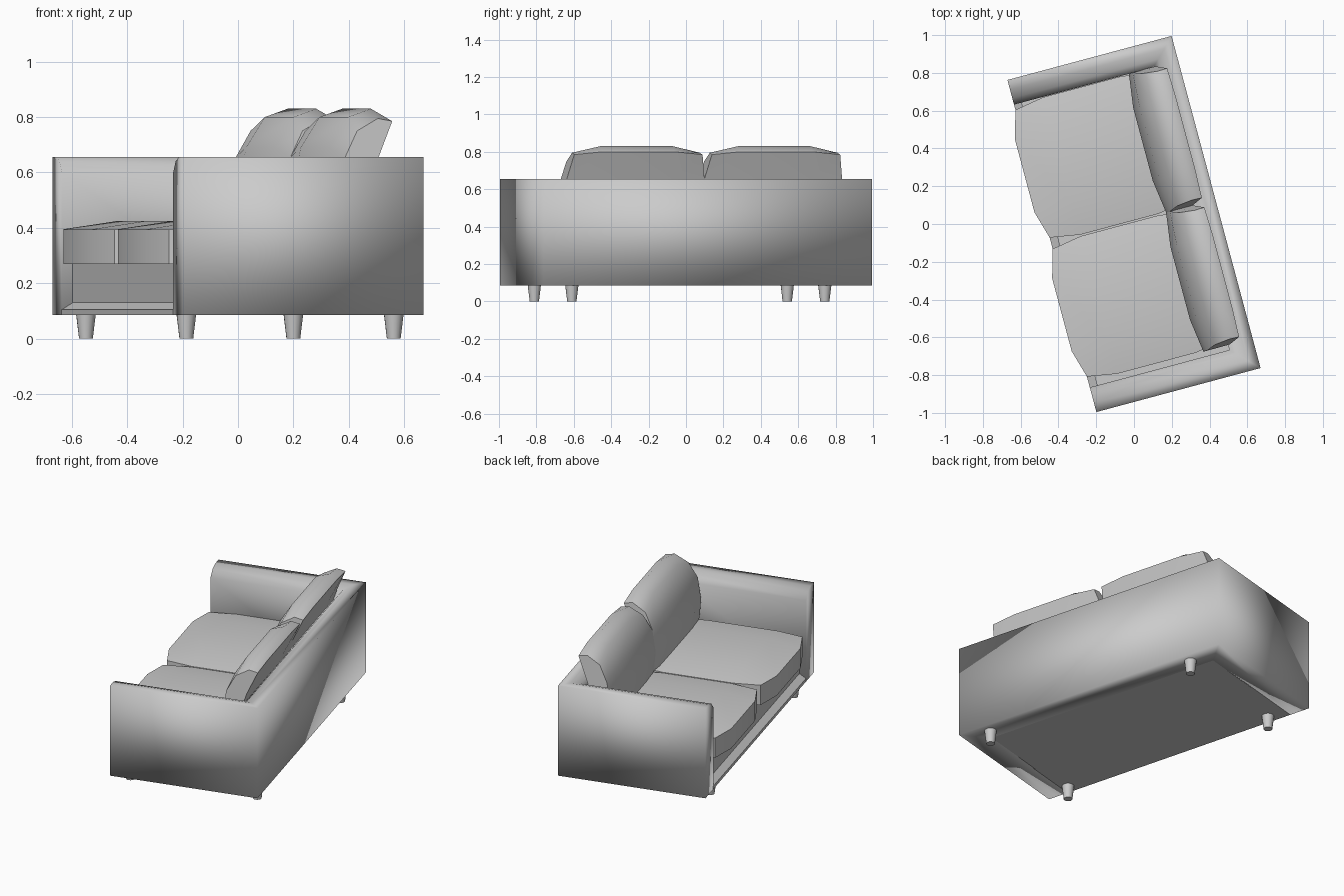
import bpy, bmesh, math
from mathutils import Matrix

if "Cube" in bpy.data.objects:
    bpy.data.objects.remove(bpy.data.objects["Cube"], do_unlink=True)

HALF_L, HALF_D = 0.91, 0.45
TURN = Matrix.Rotation(math.radians(-75), 4, 'Z')   # whole sofa stands turned

fabric = bpy.data.materials.new("grey_fabric")
fabric.use_nodes = True
fabric.diffuse_color = (0.6, 0.6, 0.6, 1)
fabric.node_tree.nodes["Principled BSDF"].inputs["Base Color"].default_value = (0.6, 0.6, 0.6, 1)


def finish(name, bm, angle=60):
    bmesh.ops.recalc_face_normals(bm, faces=bm.faces)
    me = bpy.data.meshes.new(name)
    bm.to_mesh(me)
    bm.free()
    me.materials.append(fabric)
    ob = bpy.data.objects.new(name, me)
    ob.matrix_world = TURN
    bpy.context.collection.objects.link(ob)
    bpy.ops.object.select_all(action='DESELECT')
    ob.select_set(True)
    bpy.context.view_layer.objects.active = ob
    bpy.ops.object.shade_smooth_by_angle(angle=math.radians(angle))
    return ob


def loft(bm, rings):
    """Join closed rings of points and cap both ends."""
    rows = [[bm.verts.new(p) for p in r] for r in rings]
    n = len(rows[0])
    for a, b in zip(rows, rows[1:]):
        for i in range(n):
            j = (i + 1) % n
            bm.faces.new((a[i], a[j], b[j], b[i]))
    bm.faces.new(rows[0])
    bm.faces.new(rows[-1])


# Arms and back: one section (inset, height) swept round a mitred U
section = [(0, 0.085), (0, 0.655), (0.055, 0.655), (0.1, 0.64), (0.135, 0.6), (0.135, 0.085)]
bm = bmesh.new()
loft(bm, [[(s * (HALF_L - w), y if y < 0 else y - w, z) for w, z in section]
          for s, y in ((-1, -HALF_D), (-1, HALF_D), (1, HALF_D), (1, -HALF_D))])
finish("arms_and_back", bm, 95)

# Seat base: side section with a sloping front lip
base = [(-0.45, 0.085), (-0.45, 0.105), (-0.41, 0.13), (-0.41, 0.27), (0.33, 0.27), (0.33, 0.085)]
bm = bmesh.new()
loft(bm, [[(x, y, z) for y, z in base] for x in (-0.78, 0.78)])
finish("seat_base", bm, 40)


def seat_cushion(name, cx):
    bm = bmesh.new()
    bmesh.ops.create_grid(bm, x_segments=3, y_segments=3, size=1)
    for v in bm.verts:
        ex, ey = abs(v.co.x) > 0.9, abs(v.co.y) > 0.9
        sx, sy = math.copysign(1, v.co.x), math.copysign(1, v.co.y)
        v.co.x = cx + sx * ((0.35 if ey else 0.377) if ex else 0.2)
        v.co.y = -0.075 + sy * ((0.375 if ex else 0.418) if ey else 0.215)
        v.co.z = 0.395 if ex or ey else 0.425
    out = bmesh.ops.extrude_face_region(bm, geom=bm.faces[:])
    for v in out["geom"]:
        if isinstance(v, bmesh.types.BMVert):
            v.co.z = 0.27
    return finish(name, bm, 50)


# Back cushion sections (depth, height): tapered end and full middle
end = [(0.19, 0.4), (0.18, 0.52), (0.2, 0.655), (0.25, 0.75),
       (0.33, 0.795), (0.383, 0.785), (0.325, 0.655), (0.24, 0.4)]
mid = [(0.165, 0.4), (0.155, 0.52), (0.19, 0.69), (0.26, 0.8),
       (0.345, 0.83), (0.388, 0.8), (0.335, 0.655), (0.24, 0.4)]


def back_cushion(name, cx):
    def ring(pts, side, half, taper):
        return [(cx + side * (half - taper * max(0, z - 0.65)), y, z) for y, z in pts]
    bm = bmesh.new()
    loft(bm, [ring(end, -1, 0.382, 0.2), ring(mid, -1, 0.2, 0),
              ring(mid, 1, 0.2, 0), ring(end, 1, 0.382, 0.2)])
    return finish(name, bm, 50)


for label, cx in (("right", -0.396), ("left", 0.366)):
    seat_cushion(label + "_seat_cushion", cx)
    back_cushion(label + "_back_cushion", cx)

# Tapered legs
for side, x in (("right", -0.665), ("left", 0.735)):
    for end_name, y in (("front", -0.39), ("back", 0.385)):
        bm = bmesh.new()
        bmesh.ops.create_cone(bm, cap_ends=True, segments=16, radius1=0.025, radius2=0.036,
                              depth=0.09, matrix=Matrix.Translation((x, y, 0.045)))
        finish(f"{end_name}_{side}_leg", bm, 40)
